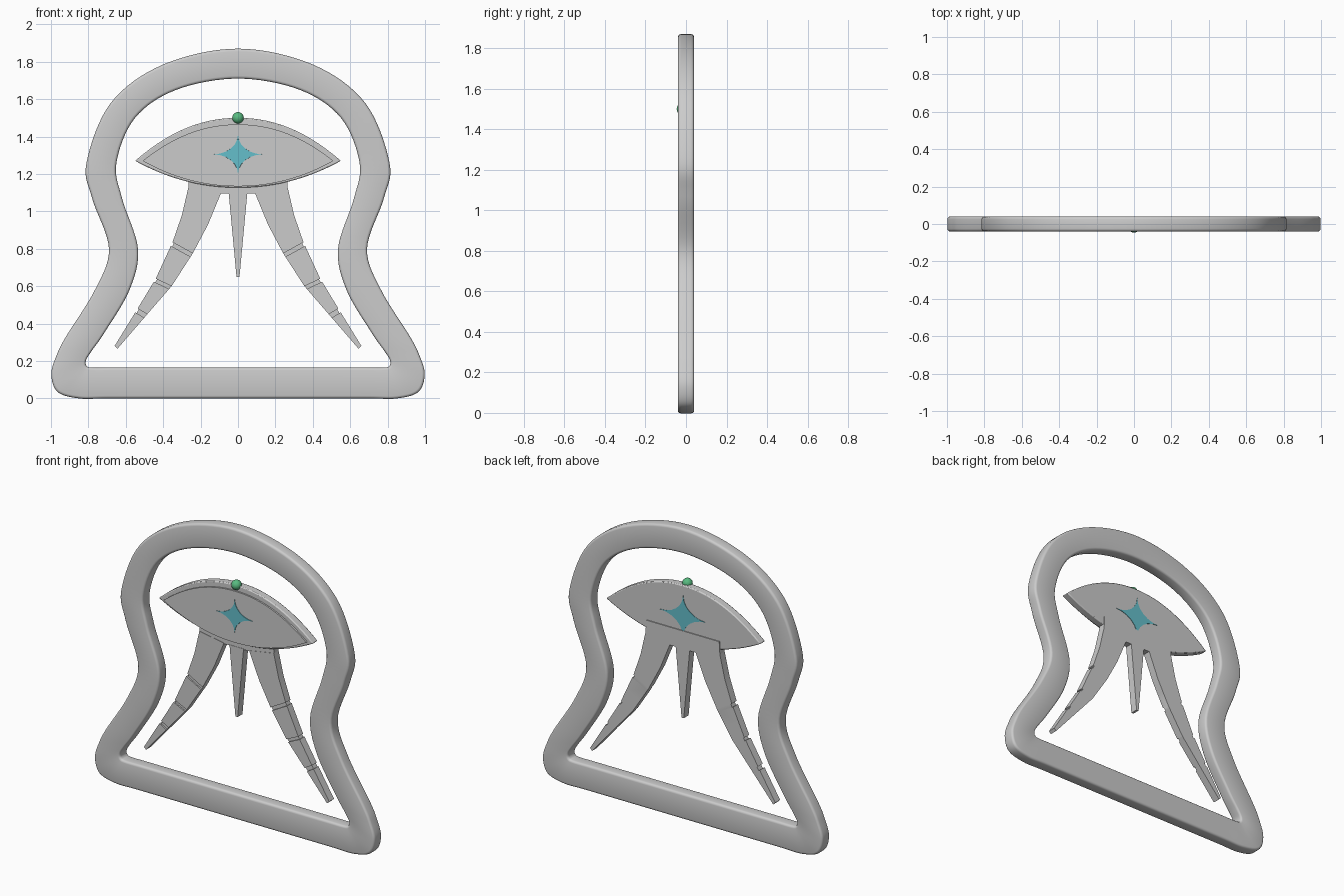
import bpy
import bmesh
import math
from mathutils import Vector

cube = bpy.data.objects.get("Cube")
if cube:
    bpy.data.objects.remove(cube)


def material(name, rgb):
    m = bpy.data.materials.new(name)
    m.use_nodes = True
    m.diffuse_color = (*rgb, 1)
    m.node_tree.nodes["Principled BSDF"].inputs["Base Color"].default_value = (*rgb, 1)
    return m


GREY = material("light grey", (0.6, 0.6, 0.6))
TEAL = material("teal", (0.13, 0.52, 0.6))
GREEN = material("green", (0.1, 0.5, 0.22))


def finish(bm, name, mat, angle=35):
    bmesh.ops.recalc_face_normals(bm, faces=bm.faces)
    mesh = bpy.data.meshes.new(name)
    bm.to_mesh(mesh)
    bm.free()
    mesh.materials.append(mat)
    ob = bpy.data.objects.new(name, mesh)
    bpy.context.collection.objects.link(ob)
    bpy.ops.object.select_all(action="DESELECT")
    ob.select_set(True)
    bpy.context.view_layer.objects.active = ob
    bpy.ops.object.shade_smooth_by_angle(angle=math.radians(angle))
    return ob


def loft(name, rings, mat, closed=False):
    """Skin a list of equal rings of 3D points; cap the ends unless closed."""
    bm = bmesh.new()
    vs = [[bm.verts.new(p) for p in ring] for ring in rings]
    n = len(vs[0])
    for i in range(len(vs) if closed else len(vs) - 1):
        a, b = vs[i], vs[(i + 1) % len(vs)]
        for j in range(n):
            k = (j + 1) % n
            bm.faces.new((a[j], a[k], b[k], b[j]))
    if not closed:
        bm.faces.new(vs[0])
        bm.faces.new(vs[-1])
    return finish(bm, name, mat)


def prism(name, outline, y0, y1, mat, back_scale=1.0, centre=(0, 0)):
    cx, cz = centre
    front = [(x, y0, z) for x, z in outline]
    back = [(cx + (x - cx) * back_scale, y1, cz + (z - cz) * back_scale) for x, z in outline]
    return loft(name, [front, back], mat)


def bevel(ob, width):
    mod = ob.modifiers.new("Soft edges", "BEVEL")
    mod.width = width
    mod.segments = 2
    mod.limit_method = "ANGLE"
    mod.angle_limit = math.radians(50)


def smooth_loop(half, steps=8):
    """Mirror a right-hand half outline and run a smooth closed curve through it."""
    pts = [Vector(p) for p in half]
    pts += [Vector((-p.x, p.y)) for p in reversed(pts[1:-1])]
    out, n = [], len(pts)
    for i in range(n):
        a, b, c, d = (pts[(i + k) % n] for k in (-1, 0, 1, 2))
        for s in range(steps):
            t = s / steps
            out.append(0.5 * (2 * b + (c - a) * t + (2 * a - 5 * b + 4 * c - d) * t**2
                              + (3 * b - a - 3 * c + d) * t**3))
    return out


# Frame: rounded section carried between the outer and inner outlines
outer = smooth_loop([(0, 1.87), (0.4, 1.785), (0.68, 1.58), (0.81, 1.26), (0.78, 1.07),
                     (0.69, 0.8), (0.765, 0.58), (0.92, 0.33), (0.97, 0.23), (0.998, 0.13),
                     (0.965, 0.035), (0.85, 0), (0.7, 0), (0.4, 0), (0, 0)])
inner = smooth_loop([(0, 1.71), (0.33, 1.65), (0.55, 1.5), (0.65, 1.26), (0.62, 1.07),
                     (0.535, 0.8), (0.58, 0.58), (0.715, 0.35), (0.785, 0.25), (0.812, 0.205),
                     (0.81, 0.175), (0.78, 0.165), (0.66, 0.165), (0.4, 0.165), (0, 0.165)])
HALF, R = 0.04, 0.015
rings = []
for o, i in zip(outer, inner):
    d = (o - i).normalized()
    ring = []
    for base, sx, sy in ((o, 1, 1), (i, -1, 1), (i, -1, -1), (o, 1, -1)):
        angles = (0, 30, 60, 90) if sx * sy > 0 else (90, 60, 30, 0)
        for ang in angles:
            a = math.radians(ang)
            p = base + d * sx * R * (math.cos(a) - 1)
            ring.append((p.x, sy * (HALF - R + R * math.sin(a)), p.y))
    rings.append(ring)
loft("frame", rings, GREY, closed=True)


# Lens-shaped body with a raised panel
def lens(w, mid, top, bottom, n=28):
    us = [-1 + 2 * k / n for k in range(n + 1)]
    upper = [(w * u, mid + (top - mid) * (1 - abs(u) ** 2.1)) for u in us]
    lower = [(w * u, mid + (bottom - mid) * (1 - abs(u) ** 2.1)) for u in reversed(us[1:-1])]
    return upper + lower


bevel(prism("eye_body", lens(0.55, 1.27, 1.5, 1.127), -0.022, 0.028, GREY), 0.006)
prism("eye_panel", lens(0.51, 1.27, 1.465, 1.134), -0.032, 0, GREY)

# Four-pointed star running through the body
star = []
SX, SZ, CZ = 0.13, 0.105, 1.305
for q in range(4):
    # each side is an inward curved arc between two points
    cx, cz = [(1, 1), (-1, 1), (-1, -1), (1, -1)][q]
    for k in range(6):
        a = math.radians(270 - 90 * k / 6 + 90 * q)
        star.append((SX * (cx + math.cos(a)), CZ + SZ * (cz + math.sin(a))))
star = [(x, z) for x, z in star]
prism("star", star, -0.035, 0.031, TEAL, back_scale=1.25, centre=(0, CZ))

# Green bead on the upper rim
bm = bmesh.new()
bmesh.ops.create_uvsphere(bm, u_segments=24, v_segments=14, radius=0.031)
bmesh.ops.translate(bm, verts=bm.verts, vec=(0, -0.015, 1.5))
finish(bm, "bead", GREEN)

# Hub that joins the legs behind the body
Y0, Y1 = -0.015, 0.034
prism("leg_hub", [(-0.26, 1.21), (0.26, 1.21), (0.265, 1.13), (0.09, 1.095),
                  (-0.09, 1.095), (-0.265, 1.13)], Y0 + 0.002, Y1, GREY)

# Curved side legs, each with three notches on the front and outer side
outer_edge = [(0.265, 1.13), (0.3, 0.98), (0.35, 0.835), (0.44, 0.64), (0.537, 0.48), (0.66, 0.28)]
inner_edge = [(0.09, 1.1), (0.16, 0.93), (0.242, 0.775), (0.355, 0.6), (0.485, 0.45), (0.645, 0.265)]


def station(t):
    i = min(int(t), len(outer_edge) - 2)
    f = t - i
    return (Vector(outer_edge[i]).lerp(Vector(outer_edge[i + 1]), f),
            Vector(inner_edge[i]).lerp(Vector(inner_edge[i + 1]), f))


cuts = [(0, False), (0.5, False), (1, False), (1.5, False)]
for c in (2, 3, 4):
    cuts += [(c, False), (c, True), (c + 0.1, True), (c + 0.1, False), (c + 0.55, False)]
cuts[-1] = (5, False)
for side, label in ((1, "left"), (-1, "right")):
    rings = []
    for t, notch in cuts:
        o, i = station(t)
        if notch:
            o = o + (i - o).normalized() * 0.008
        front = Y0 + (0.009 if notch else 0)
        rings.append([(side * o.x, front, o.y), (side * i.x, front, i.y),
                      (side * i.x, Y1, i.y), (side * o.x, Y1, o.y)])
    loft(label + "_leg", rings, GREY)

# Short tapering middle leg
prism("middle_leg", [(-0.05, 1.1), (0.05, 1.1), (0.008, 0.65), (-0.008, 0.65)], Y0, Y1, GREY)
